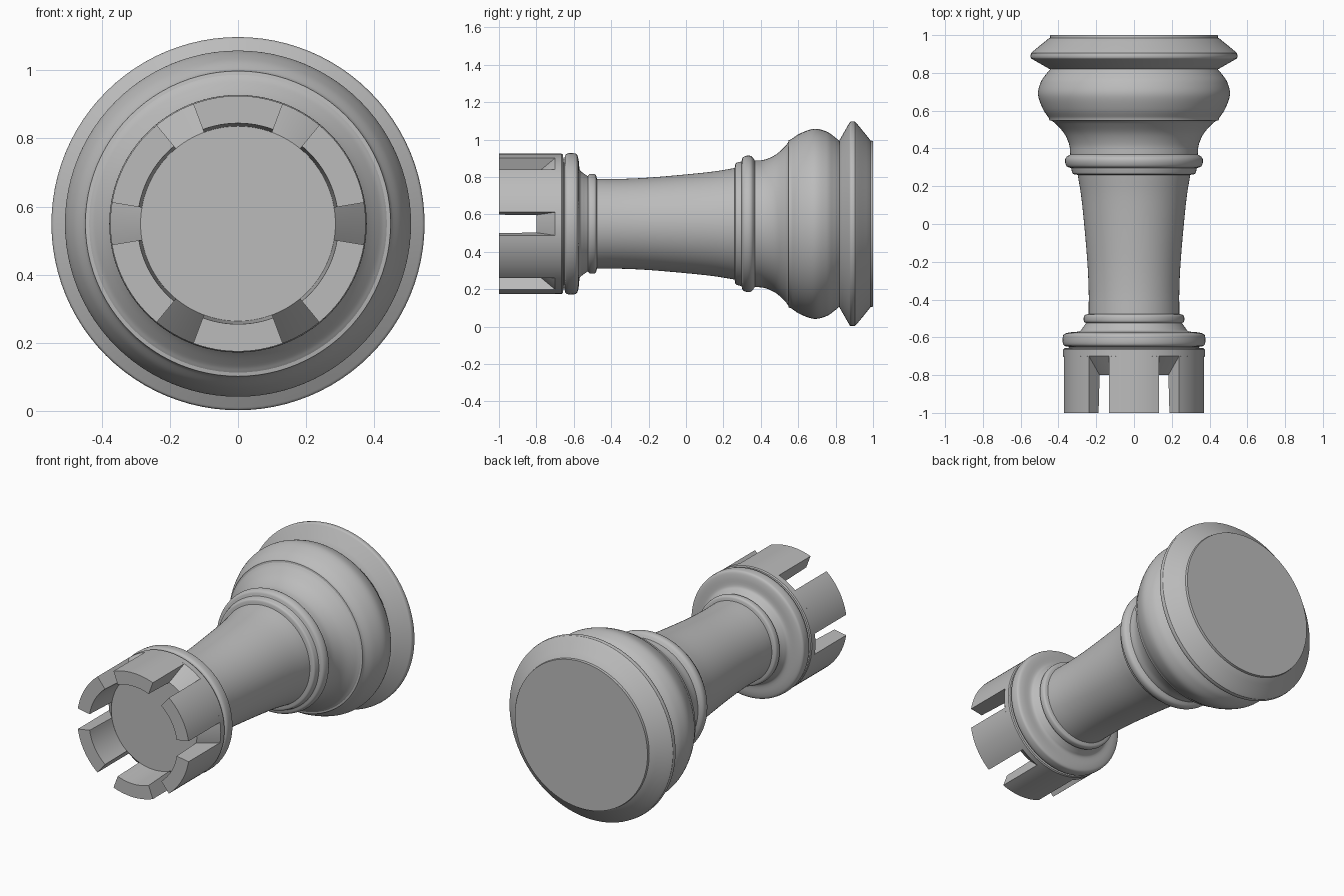
import bpy, bmesh, math
from mathutils import Vector

AXIS_Z = 0.55
SEGMENTS = 96

if "Cube" in bpy.data.objects:
    bpy.data.objects.remove(bpy.data.objects["Cube"])

grey = bpy.data.materials.new("stone grey")
grey.use_nodes = True
COLOUR = (0.5, 0.5, 0.5, 1)
grey.diffuse_color = COLOUR
grey.node_tree.nodes["Principled BSDF"].inputs["Base Color"].default_value = COLOUR


def smooth_path(points, steps=6):
    """Catmull-Rom curve through (y, radius) points."""
    pts = [Vector(p) for p in points]
    pts = [2 * pts[0] - pts[1]] + pts + [2 * pts[-1] - pts[-2]]
    out = []
    for a, b, c, d in zip(pts, pts[1:], pts[2:], pts[3:]):
        for i in range(steps):
            t = i / steps
            out.append(0.5 * (2 * b + (c - a) * t + (2 * a - 5 * b + 4 * c - d) * t * t
                              + (3 * b - a - 3 * c + d) * t ** 3))
    return out + [pts[-2]]


def spin_point(y, r, angle):
    return (r * math.cos(angle), y, AXIS_Z + r * math.sin(angle))


def finish(bm, name):
    bmesh.ops.recalc_face_normals(bm, faces=bm.faces)
    mesh = bpy.data.meshes.new(name)
    bm.to_mesh(mesh)
    bm.free()
    mesh.materials.append(grey)
    obj = bpy.data.objects.new(name, mesh)
    bpy.context.collection.objects.link(obj)
    bpy.ops.object.select_all(action='DESELECT')
    obj.select_set(True)
    bpy.context.view_layer.objects.active = obj
    bpy.ops.object.shade_smooth_by_angle(angle=math.radians(32))
    return obj


def sweep(bm, profile, start, end, steps, closed_profile=False):
    """Sweep a (y, radius) profile round the long axis."""
    full = abs(end - start - math.tau) < 1e-6
    rings = []
    for i in range(steps if full else steps + 1):
        angle = start + (end - start) * i / steps
        rings.append([bm.verts.new(spin_point(y, r, angle)) for y, r in profile])
    n = len(profile)
    for i in range(steps):
        a, b = rings[i], rings[(i + 1) % len(rings)]
        for j in range(n if closed_profile else n - 1):
            k = (j + 1) % n
            bm.faces.new((a[j], a[k], b[k], b[j]))
    return rings


def lathe(name, profile, cap_first=False, cap_last=False):
    bm = bmesh.new()
    rings = sweep(bm, profile, 0, math.tau, SEGMENTS)
    if cap_first:
        bm.faces.new([ring[0] for ring in rings])
    if cap_last:
        bm.faces.new([ring[-1] for ring in rings])
    obj = finish(bm, name)
    # open shells: make sure the faces point away from the axis
    mesh = obj.data
    facing = sum(p.normal.x * p.center.x + p.normal.z * (p.center.z - AXIS_Z)
                 for p in mesh.polygons)
    if facing < 0:
        mesh.flip_normals()
    return obj


# Tower head: flat floor, sloping sill under the gaps, groove below
lathe("tower_head", [(-0.8, 0.286), (-0.7, 0.375), (-0.665, 0.375), (-0.658, 0.37),
                     (-0.655, 0.345), (-0.65, 0.345)], cap_first=True)

# Six battlement blocks with narrow gaps between them
for i in range(6):
    bm = bmesh.new()
    middle = math.radians(30 + 60 * i)
    half = math.radians(20.5)
    rings = sweep(bm, [(-1, 0.295), (-1, 0.375), (-0.7, 0.375), (-0.8, 0.286)],
                  middle - half, middle + half, 12, closed_profile=True)
    bm.faces.new(rings[0])
    bm.faces.new(rings[-1])
    finish(bm, f"battlement_{i + 1}")

# Collar under the head, then the narrow neck ring
lathe("head_collar", smooth_path([(-0.65, 0.345), (-0.645, 0.368), (-0.63, 0.377),
                                  (-0.6, 0.377), (-0.583, 0.37), (-0.574, 0.34),
                                  (-0.568, 0.29), (-0.55, 0.272), (-0.525, 0.255)], 4))
lathe("neck_ring", smooth_path([(-0.525, 0.255), (-0.515, 0.265), (-0.495, 0.266),
                                (-0.482, 0.26), (-0.476, 0.24)], 4))

# Tapering stem
lathe("stem", smooth_path([(-0.476, 0.24), (-0.35, 0.24), (-0.2, 0.247),
                           (0, 0.264), (0.15, 0.28), (0.26, 0.298)], 5))

# Double ring at the foot of the stem
lathe("lower_ring", smooth_path([(0.26, 0.298), (0.265, 0.322), (0.28, 0.329),
                                 (0.296, 0.333)], 4)
      + smooth_path([(0.297, 0.335), (0.305, 0.356), (0.33, 0.365),
                     (0.352, 0.36), (0.368, 0.338)], 4))

# Flaring foot, small step, rounded bulb
lathe("flared_foot", smooth_path([(0.368, 0.338), (0.42, 0.343), (0.48, 0.37),
                                  (0.53, 0.415), (0.547, 0.437)], 5))
lathe("bulb", [(0.547, 0.437), (0.549, 0.448)]
      + smooth_path([(0.56, 0.45), (0.61, 0.483), (0.685, 0.508), (0.75, 0.494),
                     (0.79, 0.468), (0.82, 0.443)], 6))

# Wide rim and flat underside
lathe("base_rim", [(0.82, 0.443)]
      + smooth_path([(0.822, 0.45), (0.868, 0.53), (0.88, 0.546), (0.9, 0.546),
                     (0.914, 0.535), (0.982, 0.452)], 4)
      + [(0.986, 0.445), (1, 0.443)], cap_last=True)
